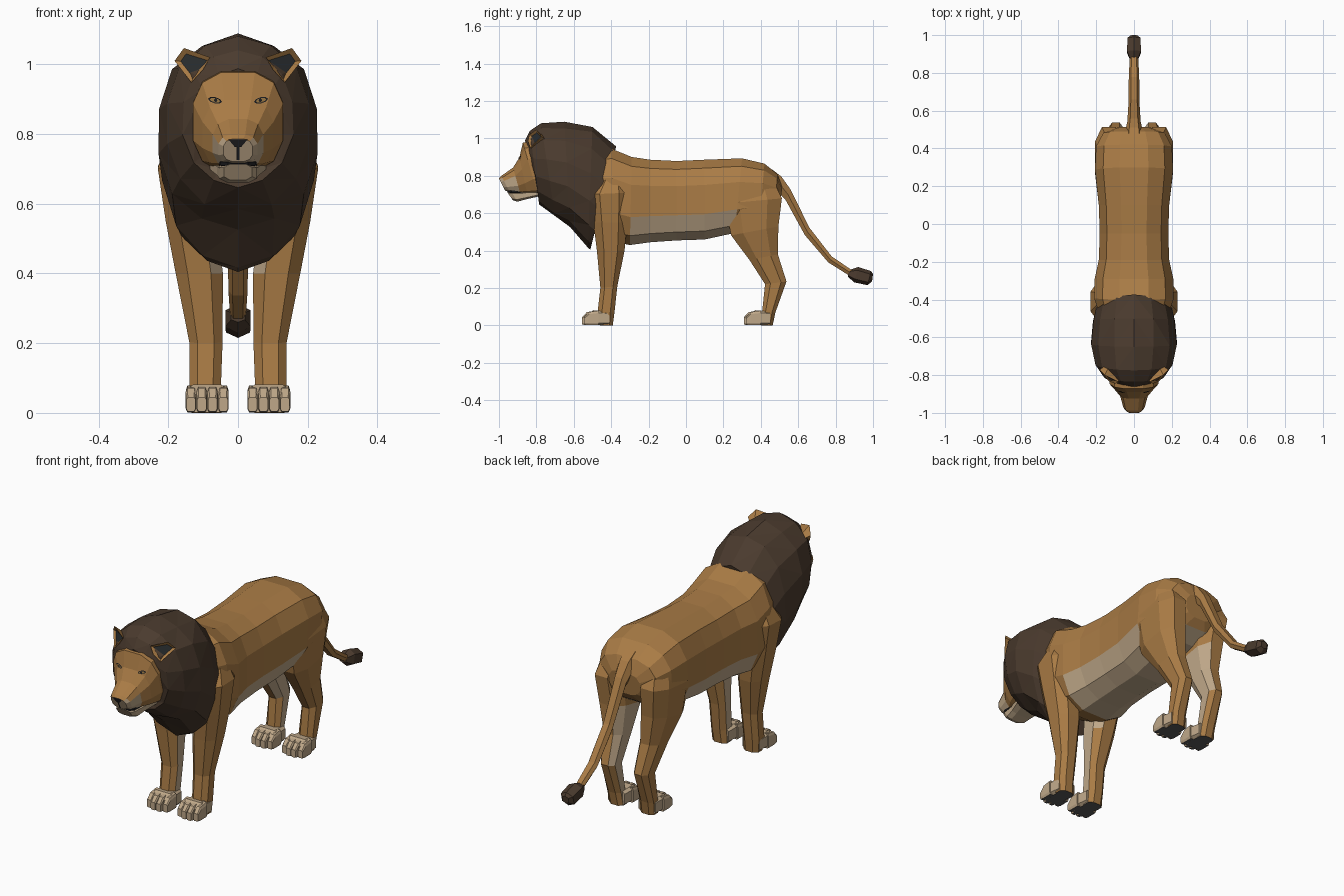
import bpy
import bmesh
import math
import random
from mathutils import Vector
from mathutils.bvhtree import BVHTree

random.seed(4)
cube = bpy.data.objects.get("Cube")
if cube:
    bpy.data.objects.remove(cube)


def make_material(name, red, green, blue):
    material = bpy.data.materials.new(name)
    material.use_nodes = True
    color = (red, green, blue, 1)
    material.diffuse_color = color
    shader = material.node_tree.nodes["Principled BSDF"]
    shader.inputs["Base Color"].default_value = color
    shader.inputs["Roughness"].default_value = 0.9
    return material


tan = make_material("tan fur", .4, .2, .06)
cream = make_material("cream fur", .52, .39, .25)
brown = make_material("dark brown hair", .069, .043, .027)
grey = make_material("grey pads", .1, .095, .1)
black = make_material("black skin", .012, .012, .014)
ear_dark = make_material("ear lining", .025, .029, .031)
white = make_material("tooth white", .7, .66, .58)
amber = make_material("amber eye", .3, .17, .05)


def finish(name, bm, materials, rule=None):
    """Turn a bmesh into an object; rule picks a material slot per face."""
    bmesh.ops.recalc_face_normals(bm, faces=bm.faces[:])
    bm.normal_update()
    if rule:
        for face in bm.faces:
            face.material_index = int(rule(face.calc_center_median(), face.normal))
    mesh = bpy.data.meshes.new(name)
    bm.to_mesh(mesh)
    bm.free()
    for material in materials:
        mesh.materials.append(material)
    obj = bpy.data.objects.new(name, mesh)
    bpy.context.collection.objects.link(obj)
    return obj


def loft(name, rings, materials, sides=8, power=.8, flat=True, rule=None, jitter=0):
    """Skin rings given as (y, z) of one edge, (y, z) of the other, centre x, half width."""
    bm = bmesh.new()
    shift = .5 if flat else 0
    bend = lambda v: math.copysign(abs(v) ** power, v) if abs(v) > 1e-6 else 0
    largest = math.cos(math.pi * shift / sides) ** power
    loops = []
    for ay, az, by, bz, cx, half in rings:
        near, far = Vector((cx, ay, az)), Vector((cx, by, bz))
        middle, axis = (near + far) / 2, (near - far) / 2
        noise = [1 + random.uniform(-jitter, jitter) for _ in range(sides)]
        loop = []
        for i in range(sides):
            angle = math.tau * (i + shift) / sides
            grow = noise[min(i, sides - i)] / largest
            side = Vector((bend(math.sin(angle)) * half * grow, 0, 0))
            loop.append(bm.verts.new(middle + axis * bend(math.cos(angle)) * grow + side))
        loops.append(loop)
    for first, second in zip(loops, loops[1:]):
        for i in range(sides):
            j = (i + 1) % sides
            bm.faces.new((first[i], first[j], second[j], second[i]))
    bm.faces.new(loops[0])
    bm.faces.new(loops[-1])
    if jitter:
        bmesh.ops.triangulate(bm, faces=[f for f in bm.faces if len(f.verts) == 4])
    return finish(name, bm, materials, rule)


def centred(rows):
    return [(*row[:4], 0, row[4]) for row in rows]


# Torso with a pale belly
loft("body", centred([
    (-.50, .93, -.48, .50, .18), (-.40, .95, -.38, .44, .215),
    (-.29, .905, -.30, .425, .213), (-.19, .89, -.19, .44, .19),
    (-.05, .883, -.05, .45, .185), (.1, .89, .1, .455, .19),
    (.3, .897, .26, .49, .211), (.42, .868, .39, .53, .205),
    (.49, .81, .47, .58, .165), (.515, .74, .5, .62, .09)]),
    [tan, cream], sides=12, power=.76,
    rule=lambda c, n: c.z < .59 and -.32 < c.y < .45)

# Tail and tuft
loft("tail", centred([
    (.46, .84, .46, .70, .05), (.51, .80, .50, .70, .042), (.56, .73, .53, .67, .034),
    (.66, .525, .635, .48, .028), (.78, .37, .76, .335, .027),
    (.89, .295, .88, .26, .022)]), [tan], sides=6)
loft("tail_tuft", centred([
    (.87, .295, .865, .26, .022), (.92, .312, .9, .23, .041),
    (.99, .29, .97, .215, .039), (1, .275, .995, .235, .02)]),
    [brown], sides=6, flat=False)

# Mane
loft("mane", centred([
    (-.86, .985, -.775, .685, .124), (-.835, 1.045, -.785, .645, .16),
    (-.775, 1.08, -.70, .58, .211), (-.65, 1.085, -.62, .53, .236),
    (-.5, 1.06, -.525, .42, .225), (-.375, .95, -.51, .41, .2)]),
    [brown], sides=14, power=.97, flat=False, jitter=.025)

# Head with a pale muzzle
head = loft("head", centred([
    (-.74, 1, -.70, .68, .13), (-.873, .98, -.79, .69, .132),
    (-.891, .90, -.847, .695, .104), (-.925, .845, -.885, .70, .074),
    (-.988, .80, -.942, .712, .057), (-1, .787, -.967, .72, .043)]),
    [tan, cream], sides=12, power=.75,
    rule=lambda c, n: c.y < -.89 and c.z < .777)
loft("mouth", centred([
    (-.86, .728, -.86, .704, .058), (-.935, .726, -.93, .704, .054),
    (-.957, .724, -.95, .704, .03)]), [black])
loft("teeth", centred([
    (-.885, .728, -.885, .716, .062), (-.93, .726, -.93, .716, .057)]), [white], sides=4)
loft("lower_jaw", centred([
    (-.78, .735, -.78, .69, .085), (-.87, .716, -.86, .672, .062),
    (-.935, .716, -.9, .66, .055), (-.957, .714, -.925, .668, .042)]),
    [cream], power=.6)

surface = BVHTree.FromPolygons([v.co for v in head.data.vertices],
                               [p.vertices[:] for p in head.data.polygons])


def face_plate(name, outline, material, lift):
    """Lay a flat outline in x, z onto the front of the head."""
    bm = bmesh.new()
    corners = []
    for x, z in outline:
        hit = surface.ray_cast(Vector((x, -2, z)), Vector((0, 1, 0)))[0]
        depth = hit.y if hit else -.97
        corners.append(bm.verts.new((x, depth - lift, z)))
    bm.faces.new(corners)
    finish(name, bm, [material])


def almond(x, z, width, height, slant):
    points = []
    for i in range(8):
        angle = math.tau * i / 8
        dx = width * math.cos(angle)
        points.append((x + dx, z + height * math.sin(angle) + slant * dx))
    return points


# Nose and lip line
face_plate("nose", [(-.028, .785), (.028, .785), (.009, .763), (-.009, .763)], black, .005)
face_plate("lip_line", [(-.004, .764), (.004, .764), (.004, .726), (-.004, .726)], black, .004)


def ear(name, side):
    rim = [(.155, -.80, 1.047), (.182, -.772, 1.01), (.134, -.832, .948),
           (.1, -.845, .985), (.08, -.838, 1.02)]
    bm = bmesh.new()
    rim = [bm.verts.new((x * side, y, z)) for x, y, z in rim]
    root = bm.verts.new((.115 * side, -.72, .97))
    front = bm.faces.new(rim)
    for i, corner in enumerate(rim):
        bm.faces.new((corner, rim[i - 1], root))
    bmesh.ops.recalc_face_normals(bm, faces=bm.faces[:])
    bmesh.ops.inset_individual(bm, faces=[front], thickness=.016, depth=-.008)
    lining = front.calc_center_median()
    finish(name, bm, [tan, ear_dark], lambda c, n: (c - lining).length < .001)


def paw(name, side, front, back):
    centre = .0885 * side
    sole = lambda c, n: n.z < -.95
    loft(name + "_paw", [
        (back - .03, .075, back - .03, 0, centre, .05),
        (front + .06, .082, front + .06, 0, centre, .059),
        (front + .025, .06, front + .025, 0, centre, .055)],
        [cream, grey], power=.4, rule=sole)
    for i in range(4):
        offset = (i - 1.5) * .031
        tip = front + (.012 if i in (0, 3) else 0)
        loft(f"{name}_toe_{i + 1}", [
            (tip + .075, .08, tip + .075, 0, centre + offset, .015),
            (tip + .025, .072, tip + .02, 0, centre + offset, .0155),
            (tip, .045, tip, .004, centre + offset, .0135)],
            [cream, grey], power=.45, rule=sole)


front_leg = [
    (-.44, .82, -.34, .80, .13, .055), (-.52, .70, -.30, .71, .154, .08),
    (-.5, .55, -.31, .55, .134, .077), (-.48, .40, -.325, .40, .111, .071),
    (-.46, .2, -.365, .21, .092, .05), (-.475, .07, -.38, .07, .094, .047),
    (-.46, 0, -.39, 0, .09, .045)]
hind_leg = [
    (.25, .76, .46, .80, .11, .072), (.20, .65, .52, .68, .133, .078),
    (.235, .48, .5, .53, .12, .075), (.335, .35, .495, .38, .105, .056),
    (.42, .22, .54, .235, .096, .043), (.405, .07, .48, .07, .094, .043),
    (.4, 0, .465, 0, .09, .042)]

# Paired parts
for word, side in (("left", 1), ("right", -1)):
    ear(word + "_ear", side)
    face_plate(word + "_eye_rim", almond(.066 * side, .897, .02, .009, .2 * side), black, .004)
    face_plate(word + "_eye", almond(.066 * side, .897, .015, .006, .2 * side), amber, .006)
    face_plate(word + "_pupil", almond(.064 * side, .897, .005, .005, 0), black, .008)
    for part, rings in (("front", front_leg), ("hind", hind_leg)):
        mirrored = [(*ring[:4], ring[4] * side, ring[5]) for ring in rings]
        loft(f"{word}_{part}_leg", mirrored, [tan, cream, grey],
             rule=lambda c, n: 2 if n.z < -.95 else n.x * side < -.75 and c.z < .56)
    paw(word + "_front", side, -.555, -.38)
    paw(word + "_hind", side, .31, .48)
